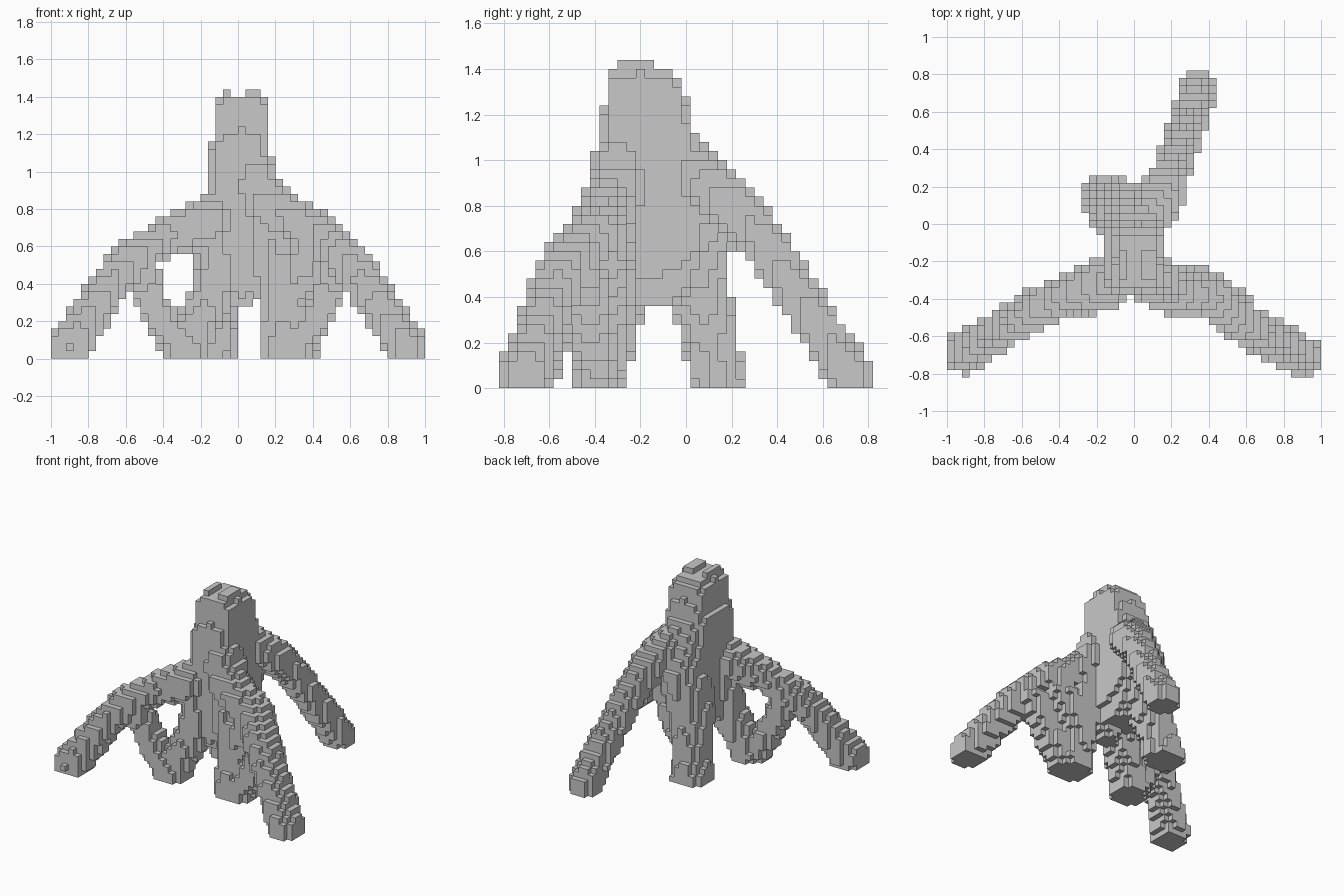
import bpy
import bmesh
from mathutils import Vector

cube = bpy.data.objects.get("Cube")
if cube:
    bpy.data.objects.remove(cube, do_unlink=True)

VOXEL = 0.04
NX, NY, NZ = 50, 41, 36

stone = bpy.data.materials.new("plain_grey")
stone.use_nodes = True
GREY = (0.58, 0.58, 0.58, 1)
stone.diffuse_color = GREY
stone.node_tree.nodes["Principled BSDF"].inputs["Base Color"].default_value = GREY


def limb(*points, side=1):
    """Rounded limb through points of x, y, z, radius; side -1 mirrors it."""
    def inside(p):
        q = Vector((p.x * side, p.y, p.z))
        for a, b in zip(points, points[1:]):
            start, end = Vector(a[:3]), Vector(b[:3])
            axis = end - start
            t = max(0, min(1, (q - start).dot(axis) / axis.length_squared))
            if (q - start - axis * t).length < a[3] + (b[3] - a[3]) * t:
                return True
        return False
    return inside


def loft(*sections):
    """Rounded-box column through sections of z, x0, x1, y0, y1."""
    def inside(p):
        for a, b in zip(sections, sections[1:]):
            if a[0] <= p.z <= b[0]:
                t = (p.z - a[0]) / (b[0] - a[0])
                x0, x1, y0, y1 = [u + (v - u) * t for u, v in zip(a[1:], b[1:])]
                u = (2 * p.x - x0 - x1) / (x1 - x0)
                v = (2 * p.y - y0 - y1) / (y1 - y0)
                return abs(u) ** 4 + abs(v) ** 4 < 1
        return False
    return inside


def knob(x0, x1):
    """Small block on the very top."""
    return lambda p: x0 < p.x < x1 and -0.3 < p.y < -0.14 and p.z > 1.4


def outer_strut(side):
    return limb((0.53, -0.45, 0.48, 0.105), (0.475, -0.42, 0.32, 0.085),
                (0.36, -0.4, 0.13, 0.1), (0.27, -0.38, 0.04, 0.125), side=side)


# Each part is a union of simple solids; earlier parts own shared cells
parts = {}
column = loft((0.36, -0.17, 0.1, -0.38, 0),
              (0.6, -0.17, 0.17, -0.39, 0.08),
              (1.06, -0.17, 0.17, -0.39, 0.06),
              (1.22, -0.13, 0.165, -0.36, 0.01),
              (1.34, -0.12, 0.16, -0.35, -0.02),
              (1.4, -0.09, 0.13, -0.35, -0.06))
apron = limb((0, -0.28, 0.55, 0.1), (0.02, -0.27, 0.36, 0.1))
parts["peak_body"] = [column, apron, knob(-0.08, -0.04), knob(0.04, 0.12)]

parts["left_front_limb"] = [
    limb((0.9, -0.71, 0.06, 0.115), (0.74, -0.62, 0.31, 0.11),
         (0.58, -0.53, 0.53, 0.115), (0.42, -0.4, 0.67, 0.12),
         (0.18, -0.34, 0.8, 0.13), (0.08, -0.28, 0.92, 0.14))]
parts["right_front_limb"] = [
    limb((0.9, -0.68, 0.06, 0.12), (0.73, -0.58, 0.34, 0.108),
         (0.57, -0.485, 0.53, 0.108), (0.38, -0.39, 0.655, 0.1),
         (0.16, -0.32, 0.73, 0.145), side=-1)]

parts["back_limb"] = [
    limb((0.34, 0.72, 0.06, 0.11), (0.315, 0.6, 0.24, 0.1),
         (0.21, 0.31, 0.69, 0.1), (0.16, 0.18, 0.82, 0.125),
         (0.04, -0.02, 0.98, 0.13))]

inner_strut = limb((-0.27, -0.38, 0.07, 0.11), (-0.13, -0.31, 0.36, 0.115),
                   (-0.11, -0.29, 0.6, 0.12))
parts["right_looped_foot"] = [outer_strut(-1), inner_strut]

web = limb((0.37, -0.37, 0.55, 0.13), (0.23, -0.34, 0.3, 0.125),
           (0.1, -0.3, 1, 0.115))
shin = limb((0.24, -0.38, 0.04, 0.125), (0.23, -0.34, 0.3, 0.125))
parts["left_webbed_foot"] = [outer_strut(1), shin, web]

parts["back_foot"] = [
    limb((-0.15, 0.14, 0.03, 0.135), (-0.13, 0.11, 0.2, 0.115),
         (-0.08, 0.04, 0.48, 0.15), (-0.02, 0.05, 0.75, 0.16),
         (0, -0.06, 1, 0.15))]


def centre(cell):
    i, j, k = cell
    return Vector((i - (NX - 1) / 2, j - (NY - 1) / 2, k + 0.5)) * VOXEL


# Sort every grid cell into the part that owns it
owner = {}
for i in range(NX):
    for j in range(NY):
        for k in range(NZ):
            p = centre((i, j, k))
            for name, solids in parts.items():
                if any(solid(p) for solid in solids):
                    owner[i, j, k] = name
                    break

# Build each part from the exposed sides of its cells
for name in parts:
    bm = bmesh.new()
    for cell in (c for c, part in owner.items() if part == name):
        for axis in range(3):
            for sign in (-1, 1):
                step = [0, 0, 0]
                step[axis] = sign
                if tuple(c + s for c, s in zip(cell, step)) in owner:
                    continue
                out = Vector(step)
                across = Vector([step[2], step[0], step[1]])
                up = out.cross(across)
                corners = [out - across - up, out + across - up,
                           out + across + up, out - across + up]
                bm.faces.new([bm.verts.new(centre(cell) + c * VOXEL / 2)
                              for c in corners])
    bmesh.ops.remove_doubles(bm, verts=bm.verts, dist=0.001)
    mesh = bpy.data.meshes.new(name)
    bm.to_mesh(mesh)
    bm.free()
    mesh.materials.append(stone)
    bpy.context.collection.objects.link(bpy.data.objects.new(name, mesh))
